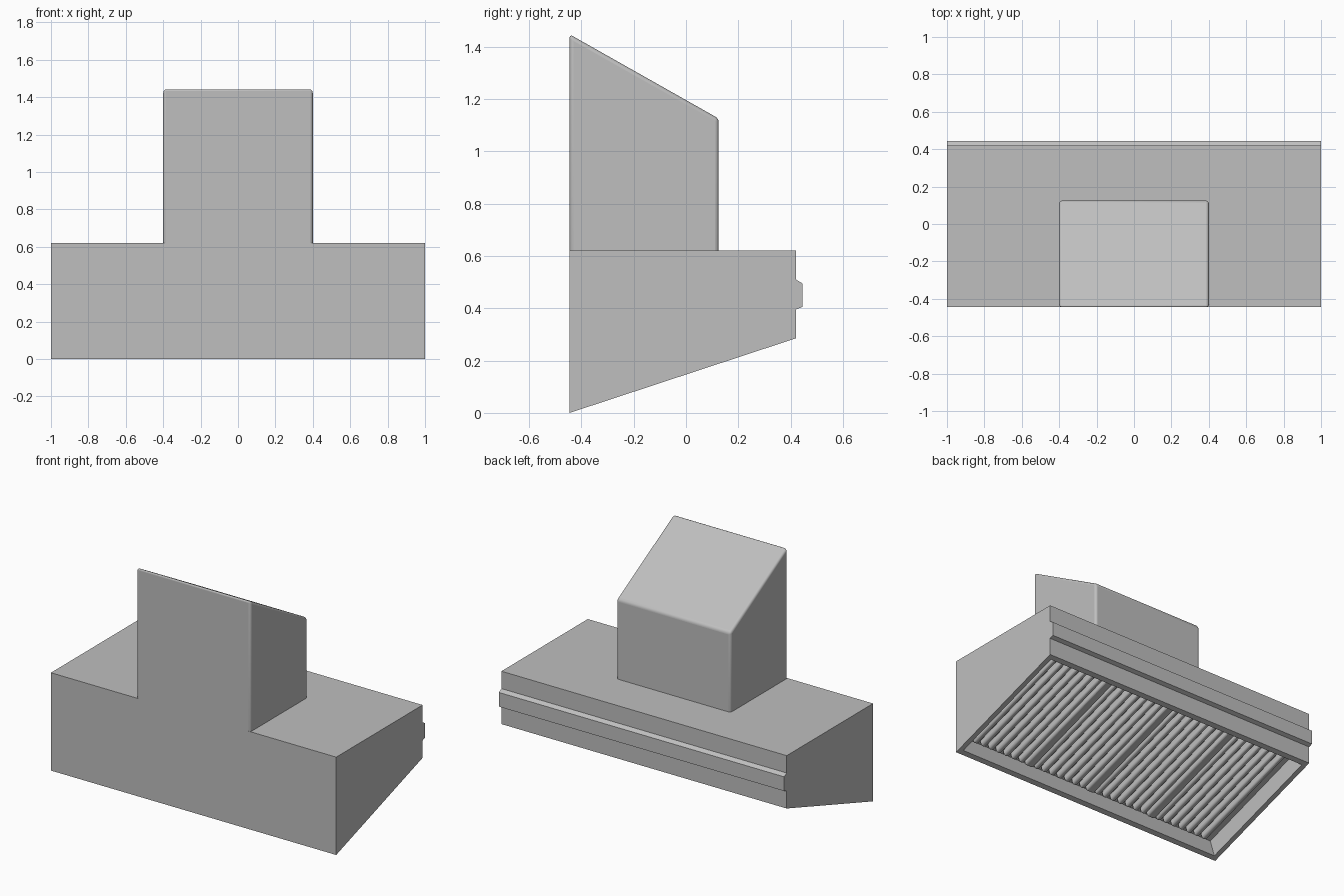
import bpy, bmesh, math
from mathutils import Matrix, Vector

cube = bpy.data.objects.get("Cube")
if cube:
    bpy.data.objects.remove(cube, do_unlink=True)

steel = bpy.data.materials.new("brushed_steel_grey")
steel.use_nodes = True
colour = (0.52, 0.52, 0.52, 1)
steel.diffuse_color = colour
steel.node_tree.nodes["Principled BSDF"].inputs["Base Color"].default_value = colour

BACK, FRONT, RISE = 0.42, -0.445, 0.285
DEPTH = 0.11


def make_object(name, bm):
    mesh = bpy.data.meshes.new(name)
    bmesh.ops.recalc_face_normals(bm, faces=bm.faces)
    bm.to_mesh(mesh)
    bm.free()
    mesh.materials.append(steel)
    obj = bpy.data.objects.new(name, mesh)
    bpy.context.collection.objects.link(obj)
    return obj


def extrude_profile(points, half_width):
    """Closed prism along x from a side profile of (y, z) points."""
    bm = bmesh.new()
    face = bm.faces.new([bm.verts.new((-half_width, y, z)) for y, z in points])
    new = bmesh.ops.extrude_face_region(bm, geom=[face])["geom"]
    verts = [g for g in new if isinstance(g, bmesh.types.BMVert)]
    bmesh.ops.translate(bm, verts=verts, vec=(2 * half_width, 0, 0))
    bmesh.ops.recalc_face_normals(bm, faces=bm.faces)
    return bm


def round_edges(obj, width, segments):
    bevel = obj.modifiers.new("rounded_edges", 'BEVEL')
    bevel.width = width
    bevel.segments = segments
    bpy.ops.object.select_all(action='DESELECT')
    bpy.context.view_layer.objects.active = obj
    obj.select_set(True)
    bpy.ops.object.shade_smooth_by_angle(angle=math.radians(40))


# Hood body with the raised rail on its back and a recessed underside
body = extrude_profile([
    (FRONT, 0), (FRONT, 0.62), (BACK, 0.62), (BACK, 0.51), (0.445, 0.495),
    (0.445, 0.405), (BACK, 0.395), (BACK, RISE)], 1)
body.faces.ensure_lookup_table()
underside = min(body.faces, key=lambda f: f.calc_center_median().z)
bmesh.ops.inset_region(body, faces=[underside], thickness=0.045)
bmesh.ops.inset_region(body, faces=[underside], thickness=0.015, depth=-DEPTH)
make_object("hood_body", body)

# Chimney with a sloping top
chimney = make_object("chimney", extrude_profile([
    (FRONT, 0.6), (FRONT, 1.447), (0.125, 1.125), (0.125, 0.6)], 0.4))
round_edges(chimney, 0.015, 4)

# Grease filter: slats and dividers laid along the sloping recess
tilt = Matrix.Translation((0, (FRONT + BACK) / 2, RISE / 2)) @ Matrix.Rotation(
    math.atan2(RISE, BACK - FRONT), 4, 'X')


def filter_bar(name, x, width, height):
    bm = bmesh.new()
    bmesh.ops.create_cube(bm, size=1)
    bmesh.ops.scale(bm, verts=bm.verts, vec=Vector((width, 0.79, height)))
    bmesh.ops.translate(bm, verts=bm.verts, vec=(x, 0, DEPTH - height / 2 + 0.005))
    bmesh.ops.transform(bm, matrix=tilt, verts=bm.verts)
    round_edges(make_object(name, bm), 0.012, 3)


PANEL, SLATS = 0.47, 7
for panel in range(4):
    start = (panel - 2) * PANEL
    for i in range(SLATS):
        x = start + PANEL * (i + 1) / (SLATS + 1)
        filter_bar(f"filter_slat_{panel}_{i}", x, 0.034, 0.045)
    if panel:
        filter_bar(f"filter_divider_{panel}", start, 0.06, 0.05)
